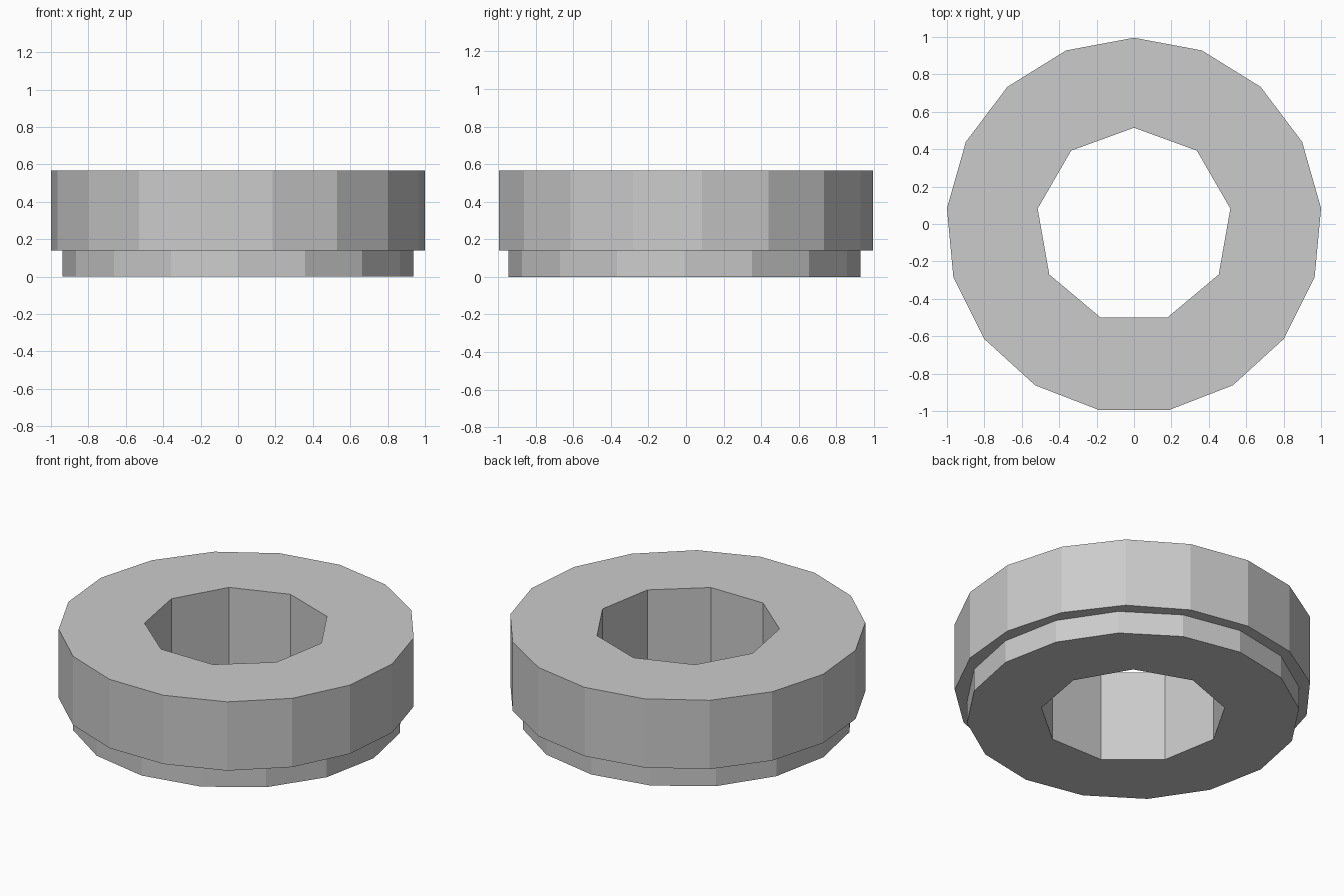
import bpy
import bmesh
from math import sin, cos, tau

if "Cube" in bpy.data.objects:
    bpy.data.objects.remove(bpy.data.objects["Cube"])

CENTRE_Y = -0.0085
STEP_Z, TOP_Z = 0.14, 0.567
BORE_SIDES, BORE_RADIUS = 9, 0.523


def add_ring(bm, sides, radius, z):
    """Closed loop of edges with its first corner pointing to +y."""
    verts = [bm.verts.new((radius * sin(tau * i / sides),
                           CENTRE_Y + radius * cos(tau * i / sides), z))
             for i in range(sides)]
    return [bm.edges.new((verts[i], verts[(i + 1) % sides])) for i in range(sides)]


def washer(name, sides, radius, z0, z1):
    """Polygonal disc with the nine-sided bore, extruded from z0 to z1."""
    bm = bmesh.new()
    edges = add_ring(bm, sides, radius, z0) + add_ring(bm, BORE_SIDES, BORE_RADIUS, z0)
    bmesh.ops.triangle_fill(bm, edges=edges, use_beauty=True, use_dissolve=False)
    result = bmesh.ops.extrude_face_region(bm, geom=bm.faces[:], use_keep_orig=True)
    top = [g for g in result["geom"] if isinstance(g, bmesh.types.BMVert)]
    bmesh.ops.translate(bm, verts=top, vec=(0, 0, z1 - z0))
    bmesh.ops.recalc_face_normals(bm, faces=bm.faces[:])
    mesh = bpy.data.meshes.new(name)
    bm.to_mesh(mesh)
    bm.free()
    obj = bpy.data.objects.new(name, mesh)
    bpy.context.collection.objects.link(obj)
    return obj


# Narrower 16-sided foot below, wider 17-sided body above
washer("base_ring", 16, 0.937, 0.0, STEP_Z)
washer("upper_ring", 17, 1.0043, STEP_Z, TOP_Z)
